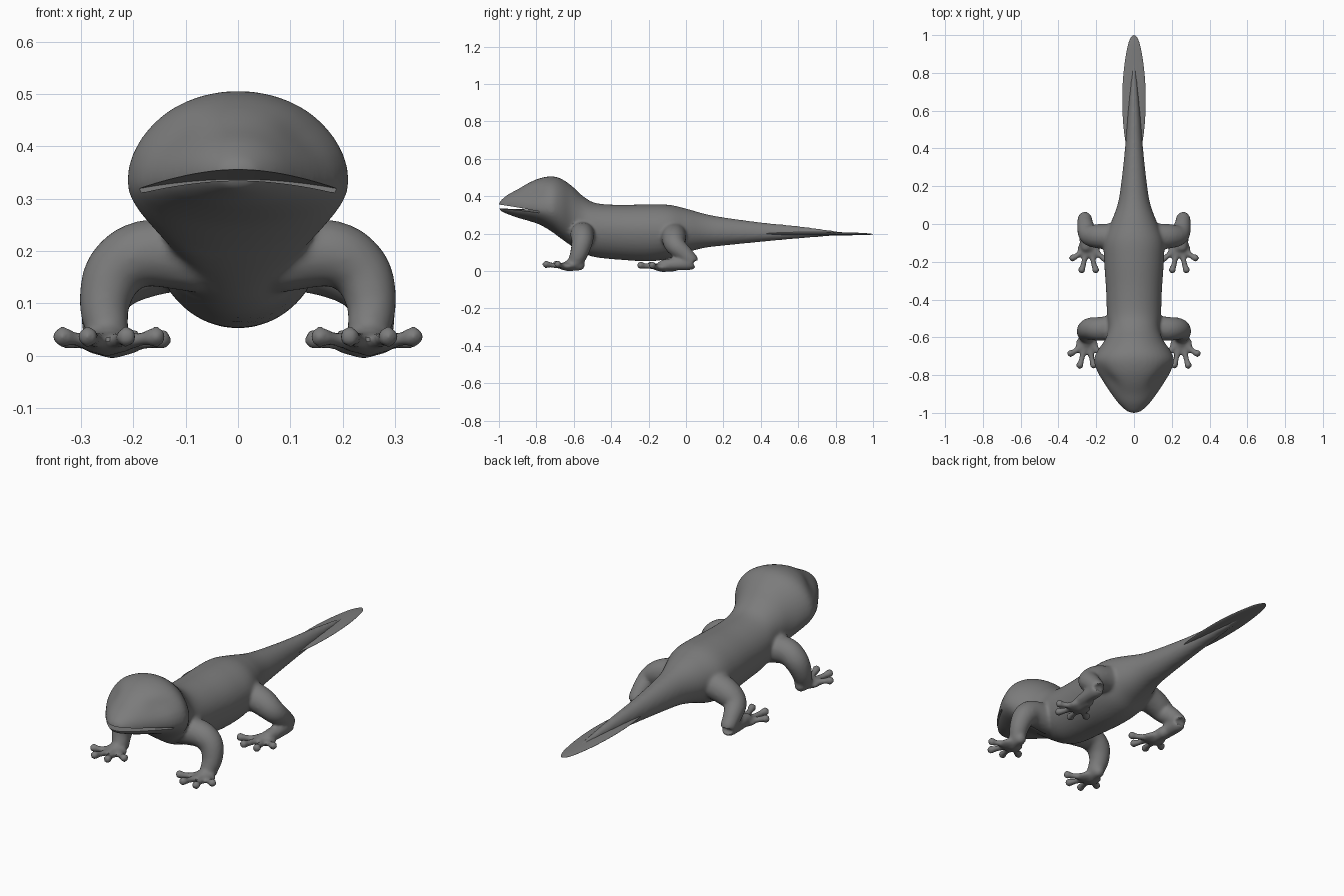
import bpy
import bmesh
from math import cos, sin, pi, exp
from mathutils import Vector, Matrix

if "Cube" in bpy.data.objects:
    bpy.data.objects.remove(bpy.data.objects["Cube"])

skin = bpy.data.materials.new("grey skin")
skin.use_nodes = True
grey = (0.2, 0.2, 0.2, 1)
skin.diffuse_color = grey
skin.node_tree.nodes["Principled BSDF"].inputs["Base Color"].default_value = grey


def spline(keys, steps):
    """Smooth curve through keys of any dimension."""
    keys = [Vector(k) for k in keys]
    keys = [keys[0]] + keys + [keys[-1]]
    out = []
    for a, b, c, d in zip(keys, keys[1:], keys[2:], keys[3:]):
        for i in range(steps):
            t = i / steps
            out.append(b + (c - a) * t / 2 + (a * 2 - b * 5 + c * 4 - d) * t * t / 2
                       + (b * 3 - a - c * 3 + d) * t ** 3 / 2)
    return out + [keys[-1]]


def loft(bm, rings):
    rows = [[bm.verts.new(p) for p in ring] for ring in rings]
    n = len(rows[0])
    for a, b in zip(rows, rows[1:]):
        for i in range(n):
            j = (i + 1) % n
            bm.faces.new((a[i], a[j], b[j], b[i]))
    bm.faces.new(rows[0][::-1])
    bm.faces.new(rows[-1])


def section(y, w, low, mid, top, n=40):
    """Oval cross-section, hollowed beside the snout."""
    ring = []
    for i in range(n):
        a = 2 * pi * i / n
        x, s = w * cos(a), sin(a)
        z = mid + s * (top - mid if s > 0 else mid - low)
        x *= 1 - 0.16 * exp(-((y + 0.84) / 0.07) ** 2 - ((z - 0.43) / 0.04) ** 2)
        ring.append((x, y, z))
    return ring


def tube(bm, keys, n=16):
    """Limb through (x, y, z, radius) keys with round ends."""
    pts = spline(keys, 6)
    rings = []
    for i, p in enumerate(pts):
        along = (pts[min(i + 1, len(pts) - 1)] - pts[max(i - 1, 0)]).to_3d()
        turn = along.to_track_quat('Z', 'Y')
        rings.append([p.to_3d() + turn @ Vector((cos(2 * pi * k / n), sin(2 * pi * k / n), 0)) * p[3]
                      for k in range(n)])
    loft(bm, rings)
    for p in (pts[0], pts[-1]):
        bmesh.ops.create_uvsphere(bm, u_segments=16, v_segments=10, radius=p[3],
                                  matrix=Matrix.Translation(p.to_3d()))


def add_object(name, bm):
    bmesh.ops.recalc_face_normals(bm, faces=bm.faces)
    mesh = bpy.data.meshes.new(name)
    bm.to_mesh(mesh)
    bm.free()
    mesh.materials.append(skin)
    obj = bpy.data.objects.new(name, mesh)
    bpy.context.collection.objects.link(obj)
    return obj


body = bmesh.new()

# Head, trunk and tail: y, half width, bottom, widest height, top
trunk = [
    (-1.0, 0.015, 0.335, 0.347, 0.36), (-0.99, 0.04, 0.32, 0.347, 0.378),
    (-0.95, 0.082, 0.303, 0.345, 0.41), (-0.9, 0.12, 0.285, 0.34, 0.437),
    (-0.84, 0.16, 0.268, 0.336, 0.472), (-0.78, 0.195, 0.247, 0.333, 0.497),
    (-0.72, 0.212, 0.212, 0.333, 0.506), (-0.67, 0.193, 0.175, 0.325, 0.495),
    (-0.61, 0.152, 0.132, 0.3, 0.455), (-0.55, 0.136, 0.095, 0.26, 0.4),
    (-0.48, 0.143, 0.073, 0.23, 0.363), (-0.35, 0.148, 0.06, 0.22, 0.354),
    (-0.2, 0.158, 0.052, 0.215, 0.357), (-0.09, 0.158, 0.066, 0.215, 0.354),
    (0.0, 0.125, 0.098, 0.215, 0.334), (0.1, 0.088, 0.124, 0.21, 0.306),
    (0.2, 0.07, 0.136, 0.205, 0.287), (0.4, 0.048, 0.156, 0.2, 0.26),
    (0.6, 0.032, 0.174, 0.2, 0.24), (0.78, 0.015, 0.187, 0.2, 0.217),
    (0.87, 0.006, 0.192, 0.199, 0.206),
]
loft(body, [section(*p) for p in spline(trunk, 5)])

# Legs: x, y, z, radius
front_leg = [(0.08, -0.55, 0.19, 0.07), (0.18, -0.555, 0.195, 0.064), (0.235, -0.555, 0.16, 0.058),
             (0.255, -0.57, 0.1, 0.049), (0.25, -0.59, 0.05, 0.042)]
hind_leg = [(0.08, -0.065, 0.2, 0.07), (0.18, -0.065, 0.175, 0.066), (0.24, -0.055, 0.135, 0.055),
            (0.258, 0.0, 0.085, 0.043), (0.26, 0.03, 0.045, 0.037), (0.26, -0.04, 0.038, 0.034),
            (0.255, -0.12, 0.033, 0.03)]
toe_tips = [(0.335, -0.685), (0.287, -0.748), (0.213, -0.748), (0.157, -0.695)]


def foot(side, shift, height):
    def place(x, y, z, r):
        return side * (x - shift * 0.02), y + shift, z + height, r
    tube(body, [place(0.25, -0.57, 0.032, 0.03), place(0.25, -0.63, 0.028, 0.03)])
    palm = Matrix.Translation(Vector(place(0.25, -0.635, 0.025, 0)[:3]))
    bmesh.ops.create_uvsphere(body, u_segments=20, v_segments=12, radius=1,
                              matrix=palm @ Matrix.Diagonal((0.06, 0.05, 0.022, 1)))
    for x, y in toe_tips:
        tube(body, [place(0.25 + (x - 0.25) * 0.3, -0.64, 0.026, 0.019),
                    place(0.25 + (x - 0.25) * 0.75, y * 0.7 - 0.195, 0.032, 0.015),
                    place(x, y, 0.036, 0.021)])


for side in (-1, 1):
    for leg in (front_leg, hind_leg):
        tube(body, [(side * x, y, z, r) for x, y, z, r in leg])
    foot(side, 0, 0)
    foot(side, 0.505, -0.005)

lizard = add_object("lizard_body", body)
remesh = lizard.modifiers.new("blend", 'REMESH')
remesh.mode = 'VOXEL'
remesh.voxel_size = 0.008
smooth = lizard.modifiers.new("soften", 'SMOOTH')
smooth.factor = 0.5
smooth.iterations = 10

# Mouth slot, drooping towards its corners
slot = bmesh.new()
rings = []
for i in range(25):
    x = (i / 12 - 1) * 0.24
    droop = -0.5 * x * x
    rings.append([(x, -1.05, 0.336 + droop), (x, -0.785, 0.328 + droop),
                  (x, -0.785, 0.337 + droop), (x, -1.05, 0.36 + droop)])
loft(slot, rings)
cutter = add_object("mouth_cutter", slot)
cutter.hide_render = True
cut = lizard.modifiers.new("mouth", 'BOOLEAN')
cut.operation = 'DIFFERENCE'
cut.object = cutter

# Bake the blended body and drop the cutter
graph = bpy.context.evaluated_depsgraph_get()
lizard_mesh = bpy.data.meshes.new_from_object(lizard.evaluated_get(graph))
lizard.modifiers.clear()
lizard.data = lizard_mesh
lizard_mesh.materials.clear()
lizard_mesh.materials.append(skin)
bpy.data.objects.remove(cutter)

# Flat fin around the tail: y, half width, bottom, middle, top
fin = bmesh.new()
fin_keys = [(0.4, 0.04, 0.196, 0.2, 0.204), (0.5, 0.054, 0.192, 0.2, 0.208),
            (0.6, 0.061, 0.191, 0.2, 0.209), (0.72, 0.061, 0.191, 0.2, 0.209),
            (0.84, 0.051, 0.191, 0.199, 0.207), (0.94, 0.034, 0.192, 0.198, 0.204),
            (0.985, 0.018, 0.194, 0.197, 0.2), (1.0, 0.003, 0.196, 0.197, 0.198)]
loft(fin, [section(*p) for p in spline(fin_keys, 5)])
tail_fin = add_object("tail_fin", fin)

for obj in (lizard, tail_fin):
    bpy.ops.object.select_all(action='DESELECT')
    obj.select_set(True)
    bpy.context.view_layer.objects.active = obj
    bpy.ops.object.shade_smooth_by_angle(angle=0.8)
